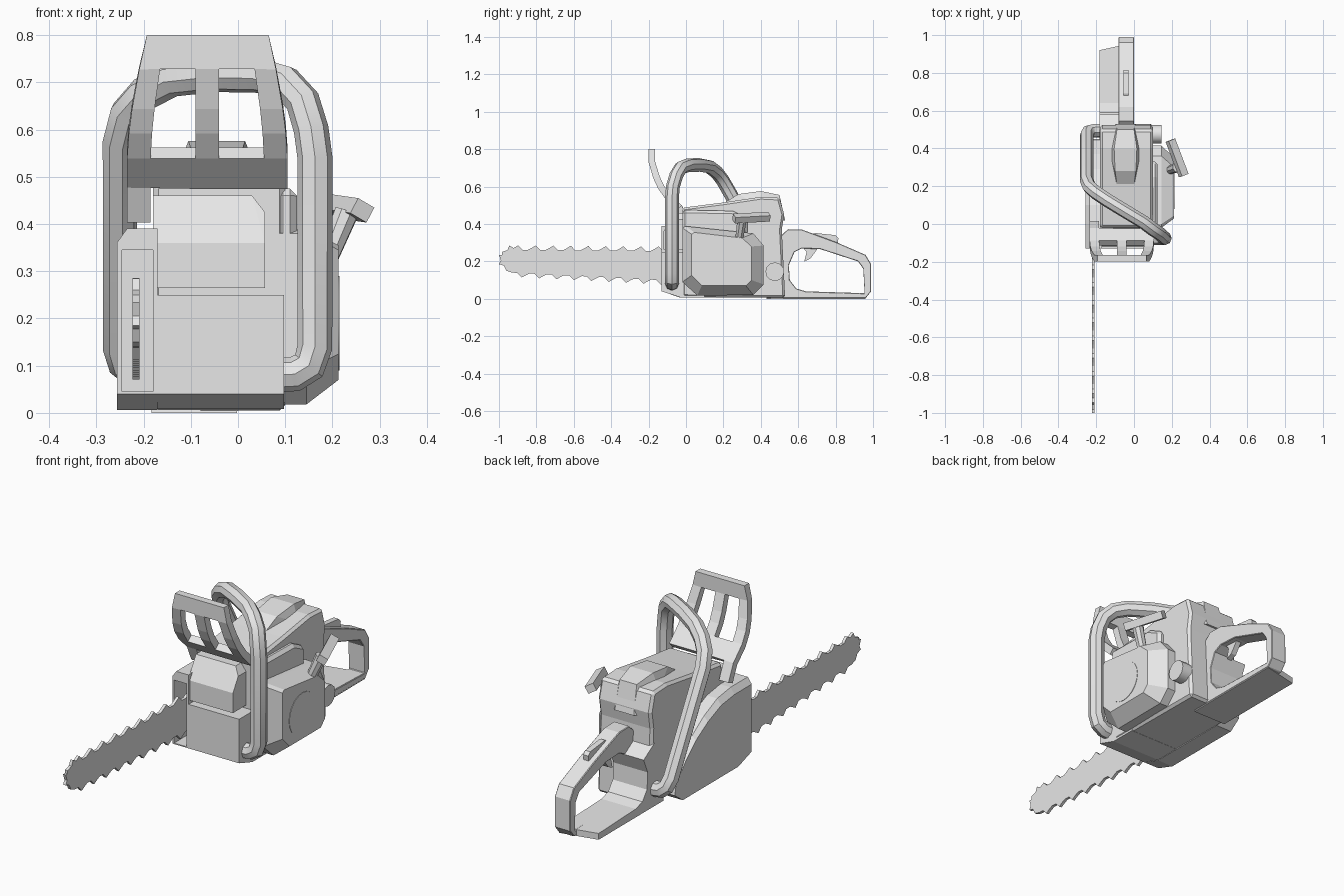
import bpy, bmesh, math
from mathutils import Vector, Matrix

if "Cube" in bpy.data.objects:
    bpy.data.objects.remove(bpy.data.objects["Cube"], do_unlink=True)

grey = bpy.data.materials.new("plain_grey")
grey.use_nodes = True
grey.diffuse_color = (0.8, 0.8, 0.8, 1)
grey.node_tree.nodes["Principled BSDF"].inputs["Base Color"].default_value = (0.8, 0.8, 0.8, 1)


def finish(name, bm):
    bmesh.ops.recalc_face_normals(bm, faces=bm.faces)
    mesh = bpy.data.meshes.new(name)
    bm.to_mesh(mesh)
    bm.free()
    mesh.materials.append(grey)
    obj = bpy.data.objects.new(name, mesh)
    bpy.context.collection.objects.link(obj)
    return obj


def activate(obj):
    bpy.ops.object.select_all(action='DESELECT')
    obj.select_set(True)
    bpy.context.view_layer.objects.active = obj


def smooth(obj):
    activate(obj)
    bpy.ops.object.shade_smooth_by_angle(angle=math.radians(35))


def bevel(obj, width):
    mod = obj.modifiers.new("bevel", 'BEVEL')
    mod.width = width
    mod.segments = 1
    mod.limit_method = 'ANGLE'
    mod.angle_limit = math.radians(50)


def cut(obj, cutter):
    mod = obj.modifiers.new("cut", 'BOOLEAN')
    mod.operation = 'DIFFERENCE'
    mod.object = cutter
    activate(obj)
    bpy.ops.object.modifier_apply(modifier=mod.name)
    bpy.data.objects.remove(cutter, do_unlink=True)


def loft(name, ring_a, ring_b):
    """Close two rings of (x, y, z) points into a solid."""
    bm = bmesh.new()
    a = [bm.verts.new(p) for p in ring_a]
    b = [bm.verts.new(p) for p in ring_b]
    bm.faces.new(a)
    bm.faces.new(b[::-1])
    for i in range(len(a)):
        j = (i + 1) % len(a)
        bm.faces.new((a[i], a[j], b[j], b[i]))
    return finish(name, bm)


def prism(name, outline, x0, x1):
    """Extrude a (y, z) outline across x."""
    return loft(name, [(x0, y, z) for y, z in outline], [(x1, y, z) for y, z in outline])


def hull(name, points):
    bm = bmesh.new()
    for p in points:
        bm.verts.new(p)
    bmesh.ops.convex_hull(bm, input=bm.verts)
    bmesh.ops.dissolve_limit(bm, angle_limit=0.02, verts=bm.verts, edges=bm.edges)
    return finish(name, bm)


def rod(name, start, end, r0, r1, sides):
    start, end = Vector(start), Vector(end)
    axis = end - start
    bm = bmesh.new()
    turn = axis.to_track_quat('Z', 'Y').to_matrix().to_4x4()
    bmesh.ops.create_cone(bm, cap_ends=True, segments=sides, radius1=r0, radius2=r1,
                          depth=axis.length,
                          matrix=Matrix.Translation((start + end) / 2) @ turn)
    return finish(name, bm)


# Engine body with its low front block
body = prism("engine_body", [(-.02, .01), (.53, .005), (.512, .37), (.525, .45), (.5, .54),
                             (.4, .545), (.2, .515), (-.02, .487)], -.18, .1)
bevel(body, .012)
prism("front_block", [(-.13, .04), (-.03, .008), (.1, .008), (.1, .25),
                      (-.13, .25), (-.13, .238)], -.18, .097)

# Muffler cover with a sloping top
hull("muffler_cover", [(x, y, z) for x in (-.18, .057)
                       for y, z in ((-.12, .265), (-.12, .36), (0, .265), (0, .425))]
     + [(-.18, -.06, .46), (.03, -.06, .46), (.057, -.08, .425), (-.18, 0, .46), (.03, 0, .46)])

# Raised hood on top
hull("top_hood", [(s * w - .045, y, z) for s in (-1, 1)
                  for w, y, z in ((.045, .2, .51), (.09, .39, .5), (.055, .28, .56),
                                  (.06, .4, .576), (.045, .5, .555), (.05, .53, .42),
                                  (.08, .5, .42))])

# Shoulder above the starter housing
shoulder = prism("cylinder_shoulder", [(-.02, .33), (.33, .3), (.33, .43), (.25, .47),
                                       (-.02, .475)], .08, .125)
bevel(shoulder, .015)

# Starter housing: straight rim and tapered outer half
rim = [(-.02, .38), (0, .388), (.36, .35), (.415, .285), (.415, .077), (.36, .02),
       (.06, .018), (-.02, .09)]
face = [(.03, .345), (.045, .355), (.3, .325), (.35, .28), (.35, .1), (.32, .07),
        (.085, .07), (.03, .125)]
prism("starter_rim", rim, .08, .145)
loft("starter_cover", [(.145, y, z) for y, z in rim], [(.213, y, z) for y, z in face])
disc = rod("starter_disc", (.21, .18, .19), (.215, .18, .19), .1, .1, 20)
smooth(disc)

# Starter pull
rod("pull_stem", (.175, .28, .29), (.23, .3, .425), .021, .027, 8)
axis = Vector((.07, -.185, -.01)).normalized()
across = axis.cross(Vector((.5, 0, .85))).normalized()
up = across.cross(axis)
mid = Vector((.228, .35, .434))
grip = hull("pull_grip", [mid + axis * a * .1 + across * b * .021 + up * c * .018
                          for a in (-1, 1) for b in (-1, 1) for c in (-1, 1)])

# Fuel cap
cap = rod("fuel_cap", (.09, .475, .145), (.146, .475, .145), .05, .05, 12)
smooth(cap)

# Clutch cover, hollow at the front where the bar enters
cover_outline = [(-.13, .04), (-.03, .006), (.39, .006), (.45, .05), (.44, .1), (.37, .19),
                 (.29, .27), (.2, .33), (.1, .375), (0, .39), (-.13, .39)]
clutch = loft("clutch_cover", [(-.17, y, z) for y, z in cover_outline],
              [(-.235, y, z) for y, z in cover_outline])
clutch_skin = loft("clutch_cover_face", [(-.235, y, z) for y, z in cover_outline],
                   [(-.256, y, z - max(0, z - .1) * .1) for y, z in cover_outline])
for part, inner in ((clutch, -.18), (clutch_skin, -.2)):
    cut(part, prism("slot_cutter", [(-.2, .045), (.02, .045), (.02, .345), (-.2, .345)],
                    -.246, inner))


# Guide bar with a toothed edge
def teeth(y0, y1, z0, z1, height, count):
    pts = []
    for i in range(count):
        for t, h in ((0, 0), (.3, 0), (.55, height), (.8, height * .4)):
            k = (i + t) / count
            pts.append((y0 + (y1 - y0) * k, z0 + (z1 - z0) * k + h))
    return pts


edge = teeth(.0, -.94, .255, .262, .024, 10)
edge += [(-.945, .285), (-.955, .26), (-.985, .25), (-.985, .235), (-1, .235), (-.99, .205),
         (-1, .185), (-.975, .178), (-.96, .15)]
edge += teeth(-.93, 0, .14, .093, -.024, 10)
prism("guide_bar", edge, -.223, -.209)

# Front hand guard: a bent sheet with two windows
rows = [(.41, .0), (.487, -.035), (.55, -.1), (.6, -.135), (.65, -.158), (.73, -.182), (.8, -.182)]
bm = bmesh.new()
grid = []
for z, y in rows:
    k = max(0, (z - .55) / .25) ** 1.5
    wk = max(0, (z - .55) / .18) ** 1.5
    xs = (-.235 + .042 * k, -.185 + .02 * min(wk, 1), -.09, -.04, .055 - .02 * min(wk, 1),
          .105 - .04 * k)
    grid.append([bm.verts.new((x, y, z)) for x in xs])
for r in range(len(rows) - 1):
    for c in range(5):
        window = c in (1, 3) and 2 <= r <= 4
        if window or (r == 0 and c > 0):
            continue
        bm.faces.new((grid[r][c], grid[r][c + 1], grid[r + 1][c + 1], grid[r + 1][c]))
bmesh.ops.delete(bm, geom=[v for v in bm.verts if not v.link_faces], context='VERTS')
guard = finish("hand_guard", bm)
sheet = guard.modifiers.new("thickness", 'SOLIDIFY')
sheet.thickness = .035
sheet.offset = 0

# Wrap-around front handle
path = [(.07, -.075, .08), (.12, -.075, .082), (.15, -.075, .1), (.163, -.075, .14),
        (.163, -.075, .54), (.155, -.07, .6), (.137, -.052, .66), (.1, -.028, .7),
        (.05, .01, .714), (-.05, .07, .716), (-.14, .125, .706), (-.2, .165, .675),
        (-.235, .195, .635), (-.25, .23, .575), (-.25, .47, .14), (-.24, .488, .105),
        (-.215, .493, .085), (-.16, .495, .08)]
curve = bpy.data.curves.new("front_handle", 'CURVE')
curve.dimensions = '3D'
curve.bevel_depth = .037
curve.bevel_resolution = 2
curve.use_fill_caps = True
spline = curve.splines.new('POLY')
spline.points.add(len(path) - 1)
for point, co in zip(spline.points, path):
    point.co = (*co, 1)
tube = bpy.data.objects.new("front_handle", curve)
bpy.context.collection.objects.link(tube)
curve.materials.append(grey)
activate(tube)
bpy.ops.object.convert(target='MESH')
smooth(bpy.context.view_layer.objects.active)

# Rear handle loop
handle = prism("rear_handle", [(.43, .003), (.96, .003), (.99, .04), (.99, .185), (.96, .235),
                               (.81, .3), (.62, .37), (.545, .372), (.5, .33)], -.082, 0)
cut(handle, prism("grip_cutter", [(.955, .03), (.948, .16), (.92, .2), (.72, .265), (.62, .27),
                                  (.58, .25), (.55, .18), (.555, .1), (.59, .055), (.64, .04)],
                  -.3, .2))
bevel(handle, .012)

# Wide foot that sweeps up into the body
foot_outline = [(.43, 0), (.94, 0), (.94, .03), (.64, .04), (.59, .055), (.555, .1),
                (.55, .18), (.58, .25), (.5, .3)]
loft("rear_foot", [(-.002, y + (.02 if y > .9 else 0), z) for y, z in foot_outline],
     [(-.183, y - (.02 if y > .9 else 0), z) for y, z in foot_outline])

# Trigger and lockout
prism("trigger", [(.62, .28), (.645, .25), (.632, .2), (.665, .215), (.705, .27)], -.055, -.028)
prism("throttle_lock", [(.66, .34), (.69, .352), (.8, .34), (.815, .325), (.81, .29),
                        (.68, .335)], -.055, -.028)
